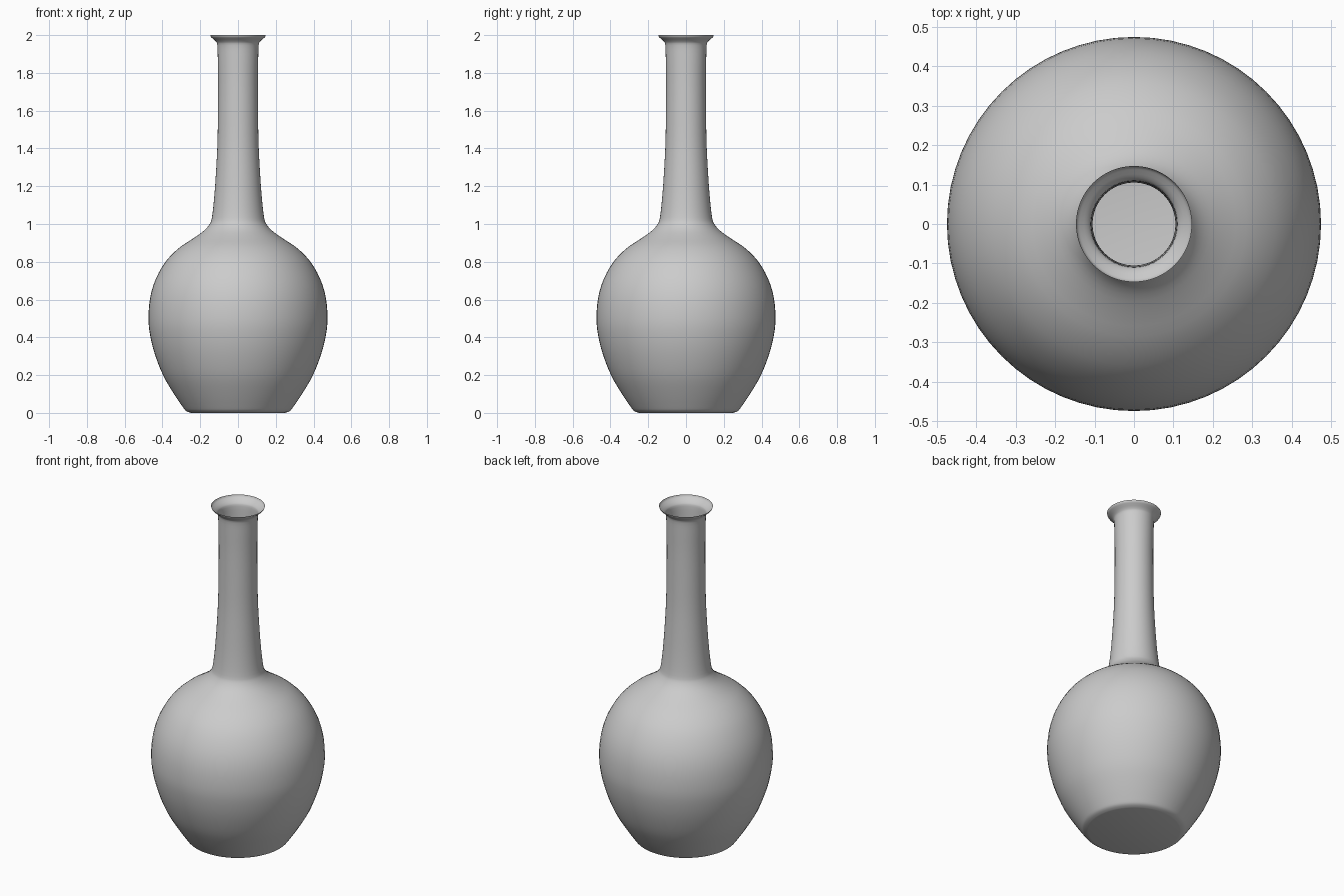
import bpy, bmesh, math

if "Cube" in bpy.data.objects:
    bpy.data.objects.remove(bpy.data.objects["Cube"])

# Half-profile of the vase: (radius, height), base to lip
PROFILE = [(0.25, 0.0), (0.275, 0.01), (0.295, 0.035), (0.345, 0.11),
           (0.397, 0.2), (0.44, 0.31), (0.465, 0.41), (0.474, 0.5),
           (0.465, 0.61), (0.435, 0.71), (0.38, 0.805), (0.31, 0.875),
           (0.235, 0.925), (0.18, 0.965), (0.15, 1.0), (0.138, 1.035),
           (0.127, 1.13), (0.118, 1.25), (0.109, 1.42), (0.106, 1.6),
           (0.105, 1.75), (0.107, 1.87), (0.109, 1.945), (0.116, 1.965),
           (0.132, 1.98), (0.143, 1.99), (0.147, 2.0)]
SIDES = 64


def spline(p0, p1, p2, p3, t):
    """Catmull-Rom point between p1 and p2."""
    return tuple(0.5 * (2 * b + (c - a) * t + (2 * a - 5 * b + 4 * c - d) * t * t
                        + (3 * b - a - 3 * c + d) * t ** 3)
                 for a, b, c, d in zip(p0, p1, p2, p3))


# Smooth the profile
ext = [PROFILE[0]] + PROFILE + [PROFILE[-1]]
smooth = [spline(*ext[i:i + 4], k / 3)
          for i in range(len(PROFILE) - 1) for k in range(3)] + [PROFILE[-1]]

# Lathe the open-topped wall
bm = bmesh.new()
rings = [[bm.verts.new((r * math.cos(2 * math.pi * i / SIDES),
                        r * math.sin(2 * math.pi * i / SIDES), max(z, 0)))
          for i in range(SIDES)] for r, z in smooth]
for lower, upper in zip(rings, rings[1:]):
    for i in range(SIDES):
        j = (i + 1) % SIDES
        bm.faces.new((lower[i], lower[j], upper[j], upper[i]))

# Flat base
bm.faces.new(rings[0][::-1])

mesh = bpy.data.meshes.new("vase")
bm.to_mesh(mesh)
bm.free()
vase = bpy.data.objects.new("vase", mesh)
bpy.context.collection.objects.link(vase)
bpy.context.view_layer.objects.active = vase
vase.select_set(True)
bpy.ops.object.shade_smooth_by_angle(angle=math.radians(40))
